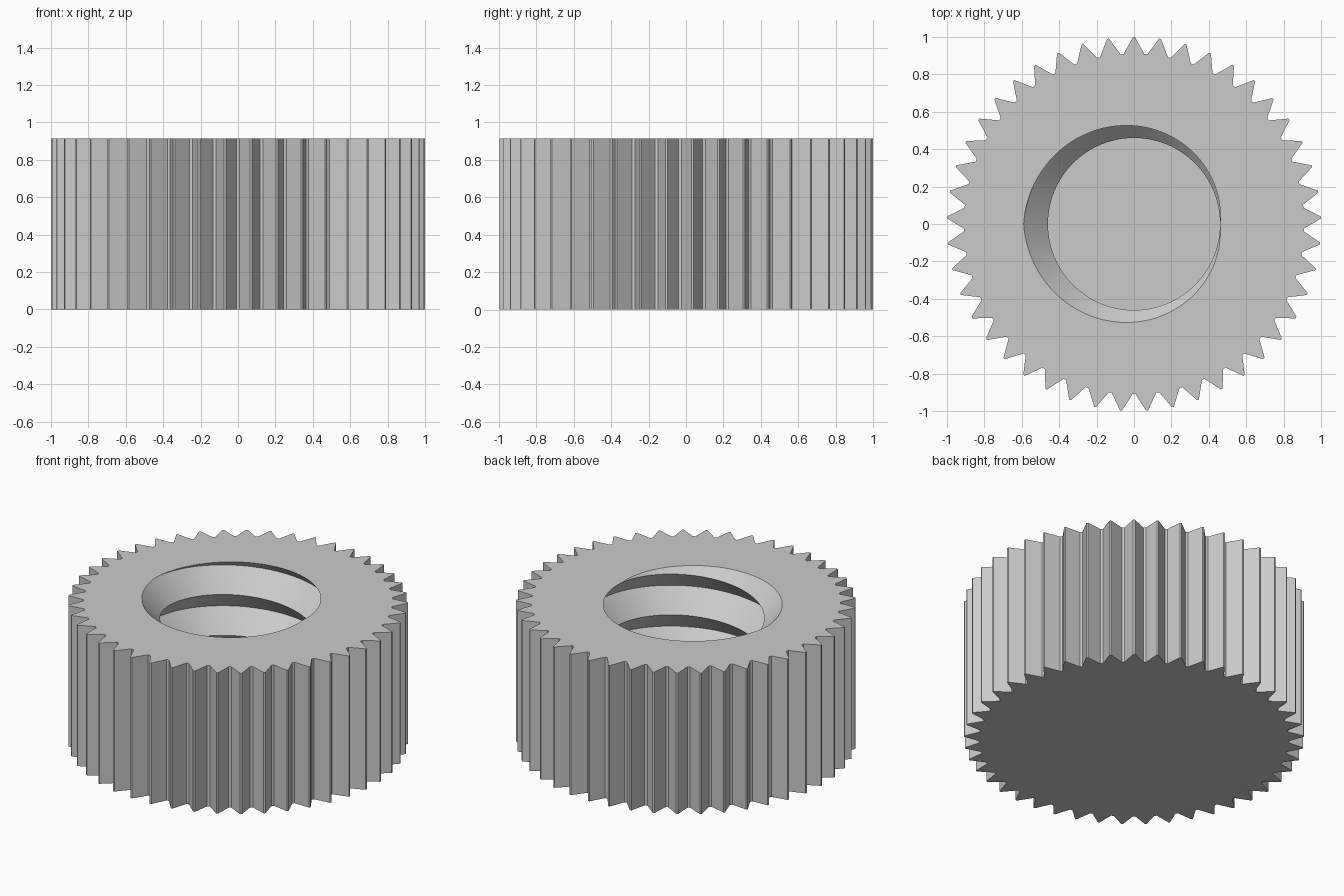
import bpy, bmesh
from math import pi, radians, cos, sin

if "Cube" in bpy.data.objects:
    bpy.data.objects.remove(bpy.data.objects["Cube"], do_unlink=True)

TOP, FLOOR = 0.915, 0.12          # rim height and floor of the blind hole
TEETH, TIP, VALLEY = 45, 1.0, 0.91
CREST, ROOT, PITCH = 0.46, 0.59, 0.265
COLS = TEETH * 4
ROWS = 8                          # half pitches needed to reach the floor


def polar(r, a, z):
    return (r * cos(a), r * sin(a), z)


def thread_point(j, k):
    """Point on the V thread: column j around the axis, k half pitches down."""
    turn = j / COLS
    z = TOP + PITCH * (turn - k / 2)
    z = min(TOP, max(FLOOR, z))
    t = (z - TOP) / PITCH - turn
    r = CREST + 2 * (ROOT - CREST) * abs(t - round(t))
    return polar(r, 2 * pi * turn, z)


bm = bmesh.new()

# Toothed outline: valley and tip each end in a narrow flat
outline = []
step = 360 / TEETH
for i in range(TEETH):
    mid = 90 + (i - 22) * step    # first tooth starts beside the +x axis
    for r, off in ((VALLEY, -step / 2 + 0.5), (TIP, -0.3),
                   (TIP, 0.3), (VALLEY, step / 2 - 0.5)):
        outline.append((r, radians(mid + off)))
# Rotate the list so that it starts nearest to angle zero
start = min(range(COLS), key=lambda i: 1 - cos(outline[i][1]))
outline = outline[start:] + outline[:start]

low = [bm.verts.new(polar(r, a, 0)) for r, a in outline]
high = [bm.verts.new(polar(r, a, TOP)) for r, a in outline]
bore = [[bm.verts.new(thread_point(j, k)) for k in range(ROWS + 1)]
        for j in range(COLS + 1)]

for j in range(COLS):
    n = (j + 1) % COLS
    bm.faces.new((low[j], low[n], high[n], high[j]))               # teeth
    bm.faces.new((high[j], high[n], bore[j + 1][0], bore[j][0]))   # top
    for k in range(ROWS):                                          # thread
        bm.faces.new((bore[j][k], bore[j + 1][k],
                      bore[j + 1][k + 1], bore[j][k + 1]))
bm.faces.new(low[::-1])                                            # underside
bm.faces.new([bore[j][ROWS] for j in range(COLS)])                 # hole floor

bmesh.ops.remove_doubles(bm, verts=bm.verts[:], dist=0.0001)
bmesh.ops.recalc_face_normals(bm, faces=bm.faces[:])

mesh = bpy.data.meshes.new("knurled_cap")
bm.to_mesh(mesh)
bm.free()
cap = bpy.data.objects.new("knurled_cap", mesh)
bpy.context.collection.objects.link(cap)

# Single plain grey
grey = bpy.data.materials.new("light_grey")
grey.use_nodes = True
colour = (0.6, 0.6, 0.6, 1)
grey.diffuse_color = colour
grey.node_tree.nodes["Principled BSDF"].inputs["Base Color"].default_value = colour
mesh.materials.append(grey)

bpy.ops.object.select_all(action="DESELECT")
cap.select_set(True)
bpy.context.view_layer.objects.active = cap
bpy.ops.object.shade_smooth_by_angle(angle=radians(25))
